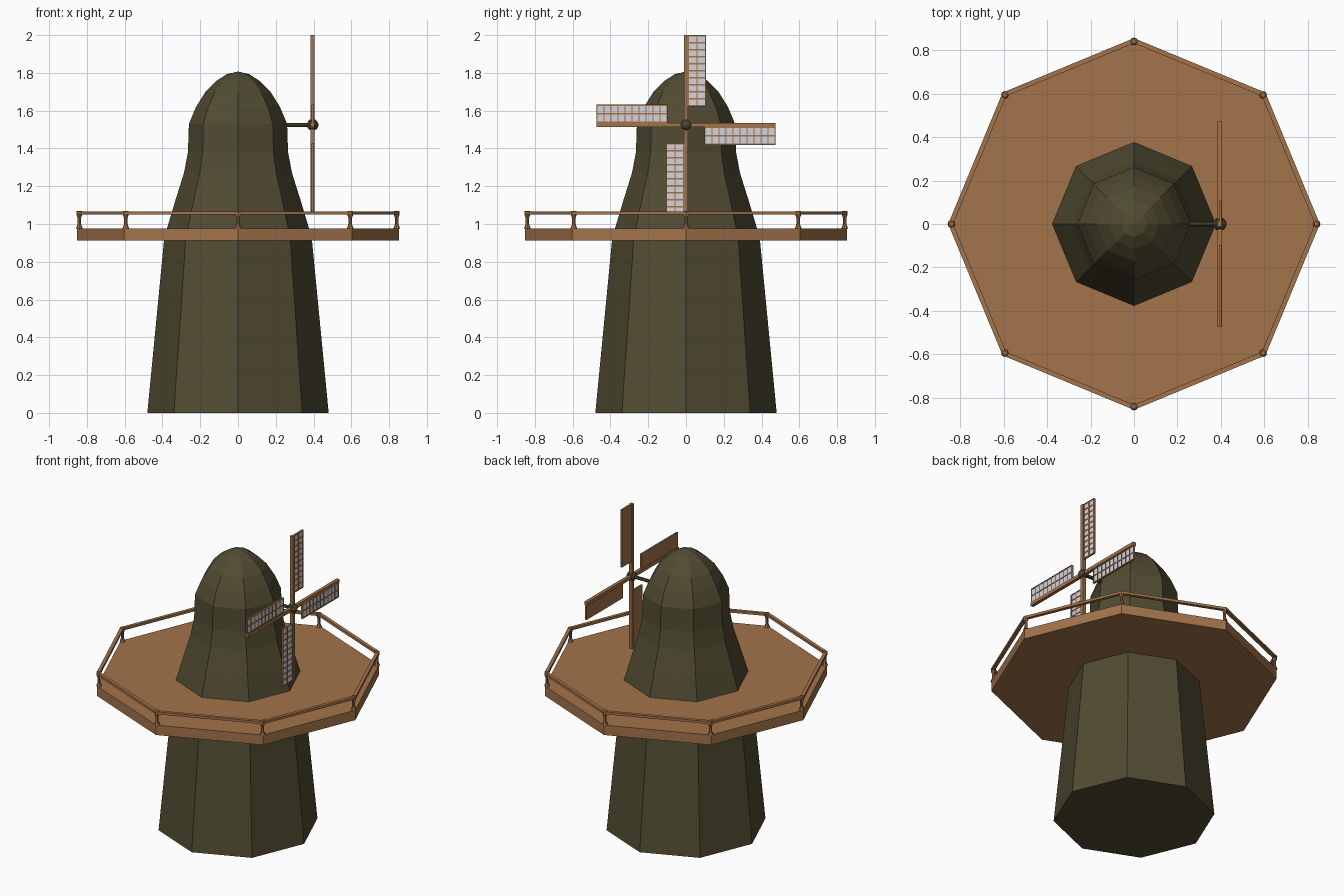
import bpy, bmesh
from math import sin, cos, pi
from mathutils import Matrix, Vector

if "Cube" in bpy.data.objects:
    bpy.data.objects.remove(bpy.data.objects["Cube"])


def material(name, rgb):
    m = bpy.data.materials.new(name)
    m.diffuse_color = (*rgb, 1)
    m.use_nodes = True
    m.node_tree.nodes["Principled BSDF"].inputs["Base Color"].default_value = m.diffuse_color
    return m


GREEN = material("dark olive", (0.082, 0.071, 0.032))
BROWN = material("warm wood", (0.365, 0.172, 0.070))
WHITE = material("sail white", (0.66, 0.66, 0.70))

HUB = Vector((0.395, 0, 1.525))


def finish(name, bm, mats, matrix=Matrix()):
    bmesh.ops.recalc_face_normals(bm, faces=bm.faces)
    me = bpy.data.meshes.new(name)
    bm.to_mesh(me)
    bm.free()
    for m in mats:
        me.materials.append(m)
    ob = bpy.data.objects.new(name, me)
    ob.matrix_world = matrix
    bpy.context.collection.objects.link(ob)
    return ob


def lathe(name, profile, sides, mat, matrix=Matrix(), ring=False):
    """Spin (radius, z) points; ring=True joins the last point to the first."""
    bm = bmesh.new()
    rows = [[bm.verts.new((r * cos(2 * pi * i / sides), r * sin(2 * pi * i / sides), z))
             for i in range(sides)] for r, z in profile]
    pairs = list(zip(rows, rows[1:]))
    if ring:
        pairs.append((rows[-1], rows[0]))
    for a, b in pairs:
        for i in range(sides):
            j = (i + 1) % sides
            bm.faces.new((a[i], a[j], b[j], b[i]))
    if not ring:
        bm.faces.new(rows[0])
        bm.faces.new(rows[-1])
    bmesh.ops.remove_doubles(bm, verts=bm.verts, dist=1e-5)
    return finish(name, bm, [mat], matrix)


def box(bm, lo, hi, index=0):
    lo, hi = Vector(lo), Vector(hi)
    size = hi - lo
    mat = Matrix.Translation((lo + hi) / 2) @ Matrix.Diagonal((*size, 1))
    verts = bmesh.ops.create_cube(bm, size=1, matrix=mat)["verts"]
    for f in {f for v in verts for f in v.link_faces}:
        f.material_index = index


# Octagonal tower flowing into the domed cap
lathe("tower", [(0.48, 0), (0.392, 0.91), (0.375, 0.98), (0.33, 1.13), (0.286, 1.27),
                (0.265, 1.38), (0.26, 1.53), (0.222, 1.62), (0.172, 1.70),
                (0.115, 1.757), (0.06, 1.793), (0.001, 1.807)], 8, GREEN)

# Gallery deck and its handrail
lathe("deck", [(0.852, 0.912), (0.852, 0.977)], 8, BROWN)
lathe("handrail", [(0.855, 1.05), (0.855, 1.066), (0.832, 1.066), (0.832, 1.05)],
      8, BROWN, ring=True)

# Flared posts at the deck corners
for k in range(8):
    a = k * pi / 4
    lathe("rail_post", [(0.018, 0.977), (0.014, 0.985), (0.009, 1.0), (0.009, 1.03),
                        (0.014, 1.045), (0.016, 1.066), (0.010, 1.07)], 8, BROWN,
          Matrix.Translation((0.84 * cos(a), 0.84 * sin(a), 0)))

# Wind shaft and hub, lying along x
along_x = Matrix.Translation((0, 0, HUB.z)) @ Matrix.Rotation(pi / 2, 4, 'Y')
lathe("wind_shaft", [(0.011, 0.20), (0.011, 0.39)], 8, GREEN, along_x)
lathe("hub", [(0.014, 0.368), (0.027, 0.378), (0.028, 0.408), (0.020, 0.419),
              (0.008, 0.425)], 8, GREEN, along_x)

# Four sails: spar, backing board, white cells and lattice
Y0, Y1, Z0, Z1 = 0.010, 0.107, 0.097, 0.475
COLS, ROWS, BAR = 2, 10, 0.0035
for k in range(4):
    bm = bmesh.new()
    box(bm, (-0.011, -0.011, 0), (0.011, 0.011, Z1))
    box(bm, (-0.005, Y0, Z0), (0.002, Y1, Z1))
    box(bm, (0.002, Y0, Z0), (0.004, Y1 - 0.001, Z1 - 0.001), 1)
    for c in range(COLS + 1):
        y = Y0 + BAR + (Y1 - Y0 - 2 * BAR) * c / COLS
        box(bm, (0.001, y - BAR, Z0), (0.007, y + BAR, Z1))
    for r in range(ROWS + 1):
        z = Z0 + BAR + (Z1 - Z0 - 2 * BAR) * r / ROWS
        box(bm, (0.001, Y0, z - BAR), (0.0065, Y1, z + BAR))
    finish("sail", bm, [BROWN, WHITE],
           Matrix.Translation(HUB) @ Matrix.Rotation(k * pi / 2, 4, 'X'))
